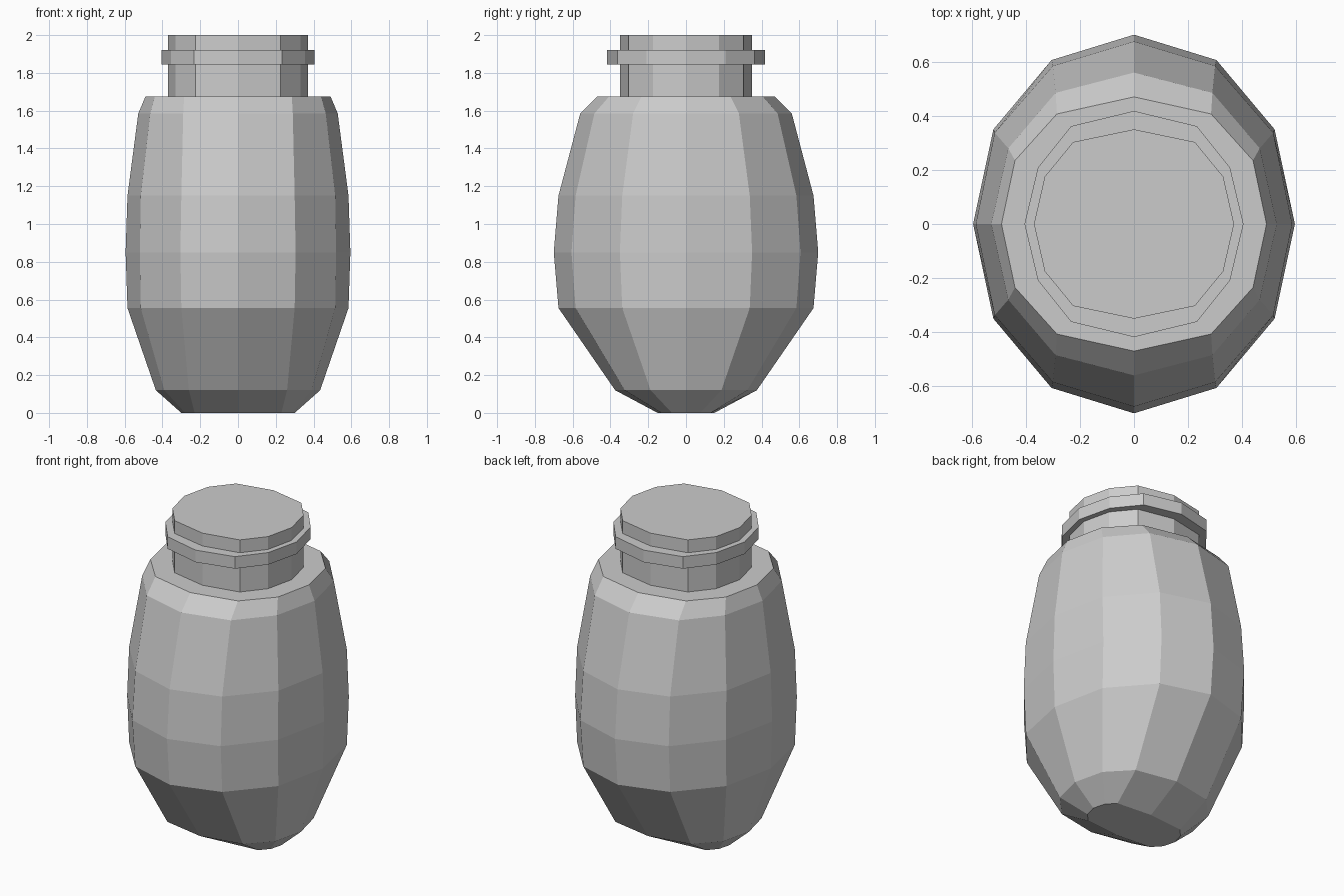
import bpy
import bmesh

if "Cube" in bpy.data.objects:
    bpy.data.objects.remove(bpy.data.objects["Cube"])

grey = bpy.data.materials.new("plain grey")
grey.diffuse_color = (0.6, 0.6, 0.6, 1)
grey.use_nodes = True
grey.node_tree.nodes["Principled BSDF"].inputs["Base Color"].default_value = grey.diffuse_color


def ring_points(z, x_side, x_mid, x_near, ry):
    """Twelve-sided slightly squared oval, mirrored from one quarter."""
    quarter = [(x_side, 0), (x_mid, ry * 0.5), (x_near, ry * 0.866), (0, ry)]
    half = quarter + [(-x, y) for x, y in quarter[-2::-1]]
    full = half + [(x, -y) for x, y in half[-2:0:-1]]
    return [(x, y, z) for x, y in full]


def loft(name, rings):
    """Flat-faced closed solid through stacked rings."""
    bm = bmesh.new()
    loops = [[bm.verts.new(p) for p in ring_points(*r)] for r in rings]
    for a, b in zip(loops, loops[1:]):
        for i in range(12):
            j = (i + 1) % 12
            bm.faces.new((a[i], a[j], b[j], b[i]))
    bm.faces.new(loops[0][::-1])
    bm.faces.new(loops[-1])
    bmesh.ops.recalc_face_normals(bm, faces=bm.faces)
    mesh = bpy.data.meshes.new(name)
    bm.to_mesh(mesh)
    bm.free()
    mesh.materials.append(grey)
    obj = bpy.data.objects.new(name, mesh)
    bpy.context.collection.objects.link(obj)
    return obj


# Jar body: z, side x, middle x, near x, y radius
loft("jar_body", [
    (0.00, 0.30, 0.28, 0.23, 0.15),
    (0.12, 0.435, 0.39, 0.26, 0.375),
    (0.555, 0.585, 0.515, 0.30, 0.675),
    (0.85, 0.595, 0.52, 0.305, 0.70),
    (1.15, 0.585, 0.515, 0.30, 0.675),
    (1.585, 0.528, 0.465, 0.29, 0.56),
    (1.675, 0.49, 0.44, 0.285, 0.47),
])

# Neck and lid
loft("neck", [(z, 0.37, 0.33, 0.225, 0.35) for z in (1.675, 2.0)])

# Raised collar around the neck
loft("collar", [(z, 0.405, 0.355, 0.232, 0.418) for z in (1.845, 1.92)])
